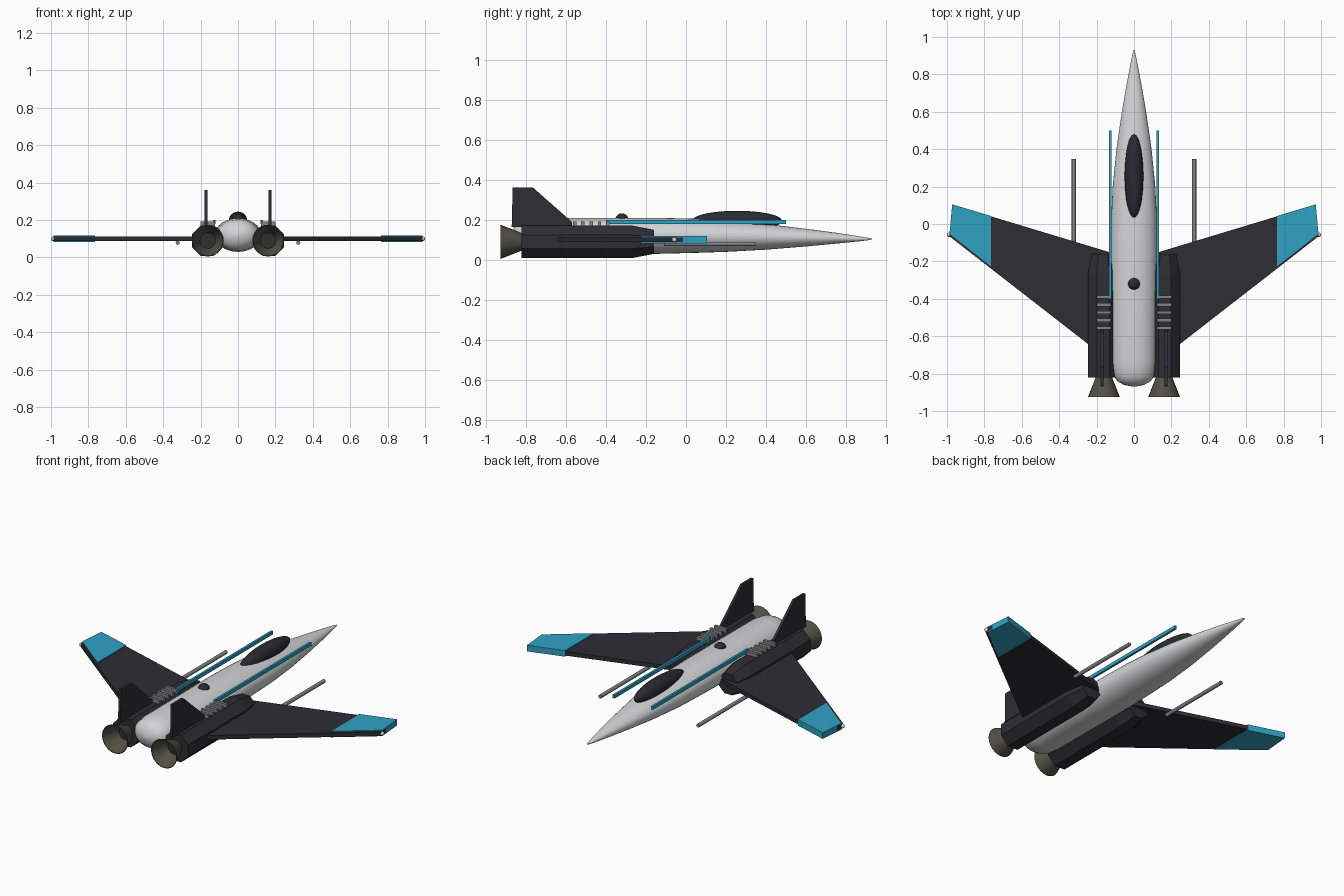
import bpy, bmesh, math
from mathutils import Vector

if "Cube" in bpy.data.objects:
    bpy.data.objects.remove(bpy.data.objects["Cube"])


def material(name, rgb):
    m = bpy.data.materials.new(name)
    m.use_nodes = True
    col = (*rgb, 1)
    m.diffuse_color = col
    m.node_tree.nodes["Principled BSDF"].inputs["Base Color"].default_value = col
    return m


HULL = material("light grey hull", (0.65, 0.66, 0.67))
DARK = material("charcoal panels", (0.026, 0.026, 0.034))
BLUE = material("blue trim", (0.03, 0.36, 0.55))
GREY = material("mid grey metal", (0.23, 0.23, 0.24))
OLIVE = material("burnt nozzle metal", (0.085, 0.082, 0.06))
GLASS = material("dark glass", (0.022, 0.024, 0.03))


def finish(name, bm, mat, smooth=False):
    bmesh.ops.recalc_face_normals(bm, faces=bm.faces[:])
    me = bpy.data.meshes.new(name)
    bm.to_mesh(me)
    bm.free()
    me.materials.append(mat)
    ob = bpy.data.objects.new(name, me)
    bpy.context.collection.objects.link(ob)
    if smooth:
        bpy.ops.object.select_all(action="DESELECT")
        ob.select_set(True)
        bpy.context.view_layer.objects.active = ob
        bpy.ops.object.shade_smooth_by_angle(angle=math.radians(40))
    return ob


def loft(name, stations, mat, x=0, sides=32, turn=0, smooth=True, caps=True):
    """Elliptical rings along y; each station is (y, half width, half height, z)."""
    bm = bmesh.new()
    rings = []
    for y, w, h, z in stations:
        angles = [turn + math.tau * i / sides for i in range(sides)]
        rings.append([bm.verts.new((x + w * math.cos(a), y, z + h * math.sin(a)))
                      for a in angles])
    for a, b in zip(rings, rings[1:]):
        for i in range(sides):
            j = (i + 1) % sides
            bm.faces.new((a[i], a[j], b[j], b[i]))
    if caps:
        bm.faces.new(rings[0])
        bm.faces.new(rings[-1])
    return finish(name, bm, mat, smooth)


def prism(name, outline, offset, mat):
    """Extrude a closed outline of 3D points along an offset."""
    bm = bmesh.new()
    face = bm.faces.new([bm.verts.new(p) for p in outline])
    new = bmesh.ops.extrude_face_region(bm, geom=[face])["geom"]
    bmesh.ops.translate(bm, vec=Vector(offset),
                        verts=[v for v in new if isinstance(v, bmesh.types.BMVert)])
    return finish(name, bm, mat)


def box(name, centre, size, mat):
    bm = bmesh.new()
    bmesh.ops.create_cube(bm, size=1)
    for v in bm.verts:
        v.co = Vector(c + s * k for c, s, k in zip(centre, size, v.co))
    return finish(name, bm, mat)


def ellipsoid(name, centre, radii, mat):
    bm = bmesh.new()
    bmesh.ops.create_uvsphere(bm, u_segments=32, v_segments=16, radius=1)
    for v in bm.verts:
        v.co = Vector(c + r * k for c, r, k in zip(centre, radii, v.co))
    return finish(name, bm, mat, True)


# Fuselage, canopy and sensor dome
loft("fuselage", [
    (-0.87, 0.005, 0.005, 0.12), (-0.86, 0.055, 0.04, 0.12), (-0.84, 0.09, 0.068, 0.12),
    (-0.81, 0.11, 0.083, 0.12), (-0.74, 0.12, 0.09, 0.12), (-0.15, 0.124, 0.09, 0.12),
    (0.05, 0.121, 0.085, 0.12), (0.2, 0.114, 0.078, 0.118), (0.4, 0.094, 0.064, 0.115),
    (0.6, 0.065, 0.044, 0.111), (0.75, 0.039, 0.027, 0.108), (0.86, 0.018, 0.013, 0.105),
    (0.91, 0.008, 0.006, 0.104), (0.93, 0.001, 0.001, 0.104)], HULL)
ellipsoid("canopy", (0, 0.255, 0.195), (0.05, 0.225, 0.05), GLASS)
ellipsoid("sensor_dome", (0, -0.32, 0.202), (0.032, 0.032, 0.03), GLASS)

# Wing outline: leading and trailing edges as straight lines
LEAD_IN, LEAD_OUT = Vector((0.1, -0.16)), Vector((0.97, 0.103))
TRAIL_IN, TRAIL_OUT = Vector((0.1, -0.755)), Vector((0.988, -0.065))


def along(a, b, x):
    return a.lerp(b, (x - a.x) / (b.x - a.x))


for s, side in ((1, "left"), (-1, "right")):
    # Wing with a slightly proud coloured tip
    wing = [LEAD_IN, LEAD_OUT, TRAIL_OUT, TRAIL_IN]
    prism(f"{side}_wing", [(s * p.x, p.y, 0.088) for p in wing], (0, 0, 0.024), DARK)
    tip = [along(LEAD_IN, LEAD_OUT, 0.765) + Vector((0, 0.002)),
           LEAD_OUT + Vector((0.002, 0.002)), TRAIL_OUT + Vector((-0.002, 0.012)),
           along(TRAIL_IN, TRAIL_OUT, 0.765) + Vector((0, 0.012))]
    prism(f"{side}_wing_tip", [(s * p.x, p.y, 0.082) for p in tip], (0, 0, 0.036), BLUE)
    ellipsoid(f"{side}_tip_light", (s * 0.988, -0.058, 0.1), (0.012, 0.012, 0.012), HULL)

    # Octagonal engine pod
    ex, ez = s * 0.165, 0.09
    loft(f"{side}_engine", [(-0.82, 0.088, 0.088, ez), (-0.27, 0.088, 0.088, ez),
                            (-0.16, 0.065, 0.065, ez)],
         DARK, ex, 8, math.pi / 8, False)

    # Flared open nozzle with a dark throat
    loft(f"{side}_nozzle", [(-0.815, 0.042, 0.042, ez), (-0.925, 0.085, 0.085, ez),
                            (-0.925, 0.081, 0.081, ez), (-0.825, 0.042, 0.042, ez)],
         OLIVE, s * 0.161, 24, 0, True, False)
    loft(f"{side}_nozzle_throat", [(-0.81, 0.042, 0.042, ez), (-0.828, 0.042, 0.042, ez)],
         DARK, s * 0.161, 24)

    # Swept tail fin
    fin = [(-0.87, 0.165), (-0.865, 0.362), (-0.765, 0.362), (-0.57, 0.19), (-0.57, 0.165)]
    prism(f"{side}_tail_fin", [(s * 0.171 - 0.008, y, z) for y, z in fin],
          (0.016, 0, 0), DARK)

    # Cooling vent slats
    for i in range(5):
        box(f"{side}_vent_slat_{i + 1}", (s * 0.161, -0.39 - 0.0415 * i, 0.179),
            (0.078, 0.017, 0.026), GREY)

    # Trim rail along the hull and gun barrel under the wing
    box(f"{side}_trim_rail", (s * 0.126, 0.05, 0.19), (0.013, 0.9, 0.02), BLUE)
    loft(f"{side}_gun_barrel", [(-0.11, 0.011, 0.011, 0.079), (0.348, 0.011, 0.011, 0.079)],
         GREY, s * 0.322, 12)
